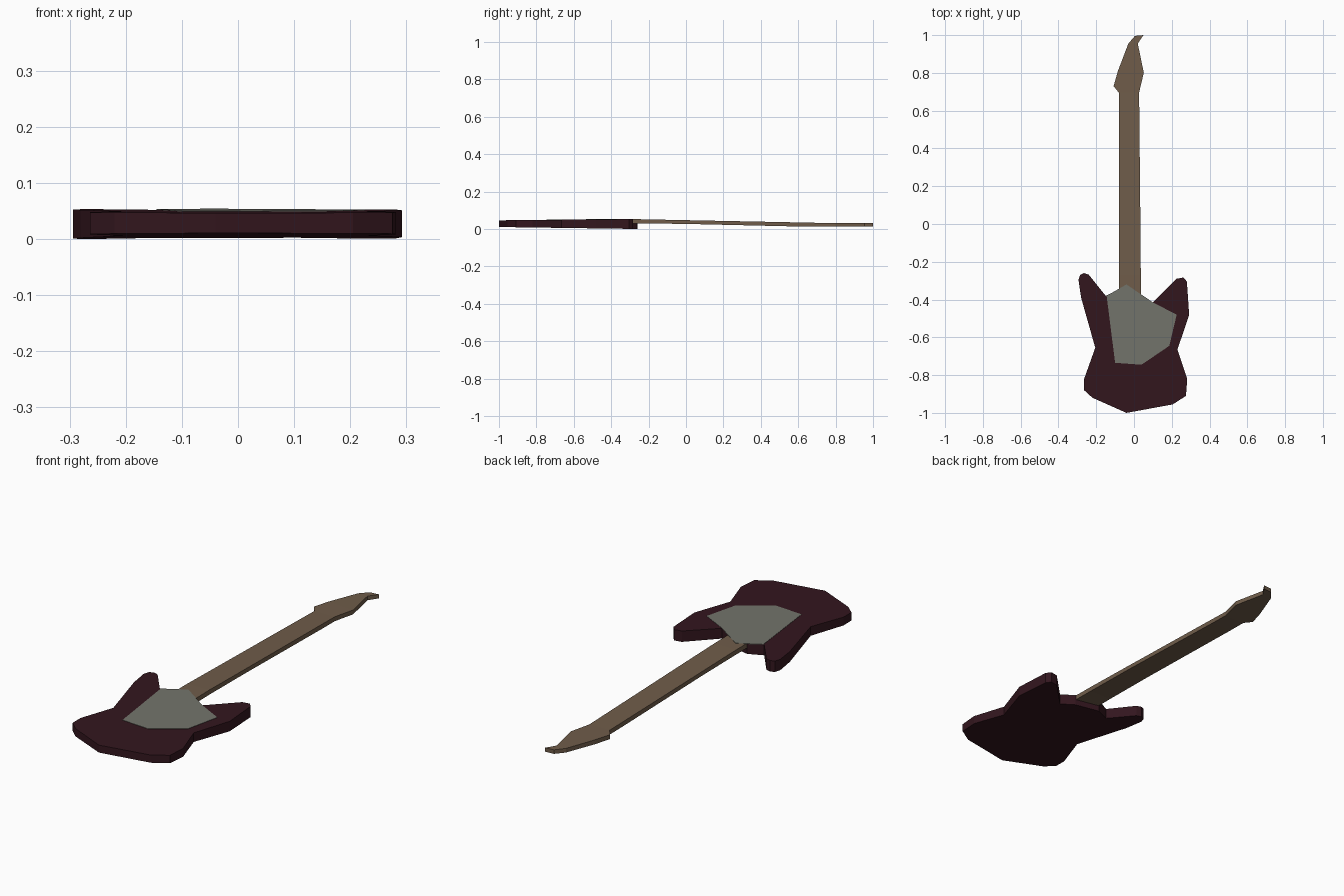
import bpy, bmesh

if "Cube" in bpy.data.objects:
    bpy.data.objects.remove(bpy.data.objects["Cube"])


def material(name, rgb):
    m = bpy.data.materials.new(name)
    m.diffuse_color = (*rgb, 1)
    m.use_nodes = True
    m.node_tree.nodes["Principled BSDF"].inputs["Base Color"].default_value = m.diffuse_color
    return m


def finish(bm, name, mat):
    bmesh.ops.recalc_face_normals(bm, faces=bm.faces)
    me = bpy.data.meshes.new(name)
    bm.to_mesh(me)
    bm.free()
    me.materials.append(mat)
    ob = bpy.data.objects.new(name, me)
    bpy.context.collection.objects.link(ob)
    return ob


def slab(name, outline, bottom, top, mat):
    """Closed plate whose two faces follow the heights bottom(y) and top(y)."""
    bm = bmesh.new()
    lo = [bm.verts.new((x, y, bottom(y))) for x, y in outline]
    hi = [bm.verts.new((x, y, top(y))) for x, y in outline]
    bm.faces.new(lo)
    bm.faces.new(hi)
    for i in range(len(lo)):
        j = (i + 1) % len(lo)
        bm.faces.new((lo[i], lo[j], hi[j], hi[i]))
    return finish(bm, name, mat)


def loft(name, stations, mat):
    """Rectangular sections: left (x, y), right (x, y), bottom z, top z."""
    bm = bmesh.new()
    rings = []
    for (lx, ly), (rx, ry), zb, zt in stations:
        rings.append([bm.verts.new(p) for p in
                      ((lx, ly, zb), (rx, ry, zb), (rx, ry, zt), (lx, ly, zt))])
    for a, b in zip(rings, rings[1:]):
        for i in range(4):
            j = (i + 1) % 4
            bm.faces.new((a[i], a[j], b[j], b[i]))
    bm.faces.new(rings[0])
    bm.faces.new(rings[-1])
    return finish(bm, name, mat)


maroon = material("maroon", (0.033, 0.008, 0.013))
wood = material("wood", (0.16, 0.108, 0.068))
plate = material("plate_grey", (0.17, 0.175, 0.148))


def body_top(y):
    return 0.0525 + 0.009 * (y + 0.3)


def body_bottom(y):
    return -0.014 * (y + 0.26)


# Double-horned body, slightly thinner towards the tail
body = [(-0.265, -0.26), (-0.285, -0.27), (-0.294, -0.295), (-0.28, -0.39),
        (-0.205, -0.655), (-0.264, -0.82), (-0.264, -0.88), (-0.22, -0.92),
        (-0.04, -1.0), (0.205, -0.955), (0.275, -0.91), (0.282, -0.82),
        (0.23, -0.665), (0.292, -0.48), (0.28, -0.305), (0.262, -0.283),
        (0.225, -0.29), (0.10, -0.415), (0.04, -0.375), (-0.08, -0.35),
        (-0.15, -0.38), (-0.24, -0.268)]
slab("body", body, body_bottom, body_top, maroon)

# Thin pickguard lying on the body
guard = [(-0.145, -0.38), (-0.04, -0.32), (0.10, -0.415), (0.226, -0.48),
         (0.187, -0.645), (0.04, -0.745), (-0.10, -0.735)]
slab("pickguard", guard, lambda y: body_top(y) - 0.001,
     lambda y: body_top(y) + 0.0015, plate)

# Neck dropping gently back into the hooked headstock
loft("neck_and_headstock", [
    ((-0.08, -0.40), (0.038, -0.40), 0.030, 0.0522),
    ((-0.08, -0.27), (0.036, -0.27), 0.030, 0.0525),
    ((-0.08, 0.0), (0.034, 0.0), 0.027, 0.047),
    ((-0.08, 0.60), (0.028, 0.60), 0.013, 0.035),
    ((-0.08, 0.695), (0.027, 0.695), 0.012, 0.033),
    ((-0.108, 0.73), (0.036, 0.735), 0.012, 0.033),
    ((-0.085, 0.81), (0.052, 0.80), 0.012, 0.033),
    ((-0.03, 0.955), (0.02, 0.955), 0.012, 0.032),
    ((0.005, 0.996), (0.05, 1.0), 0.012, 0.031)], wood)
